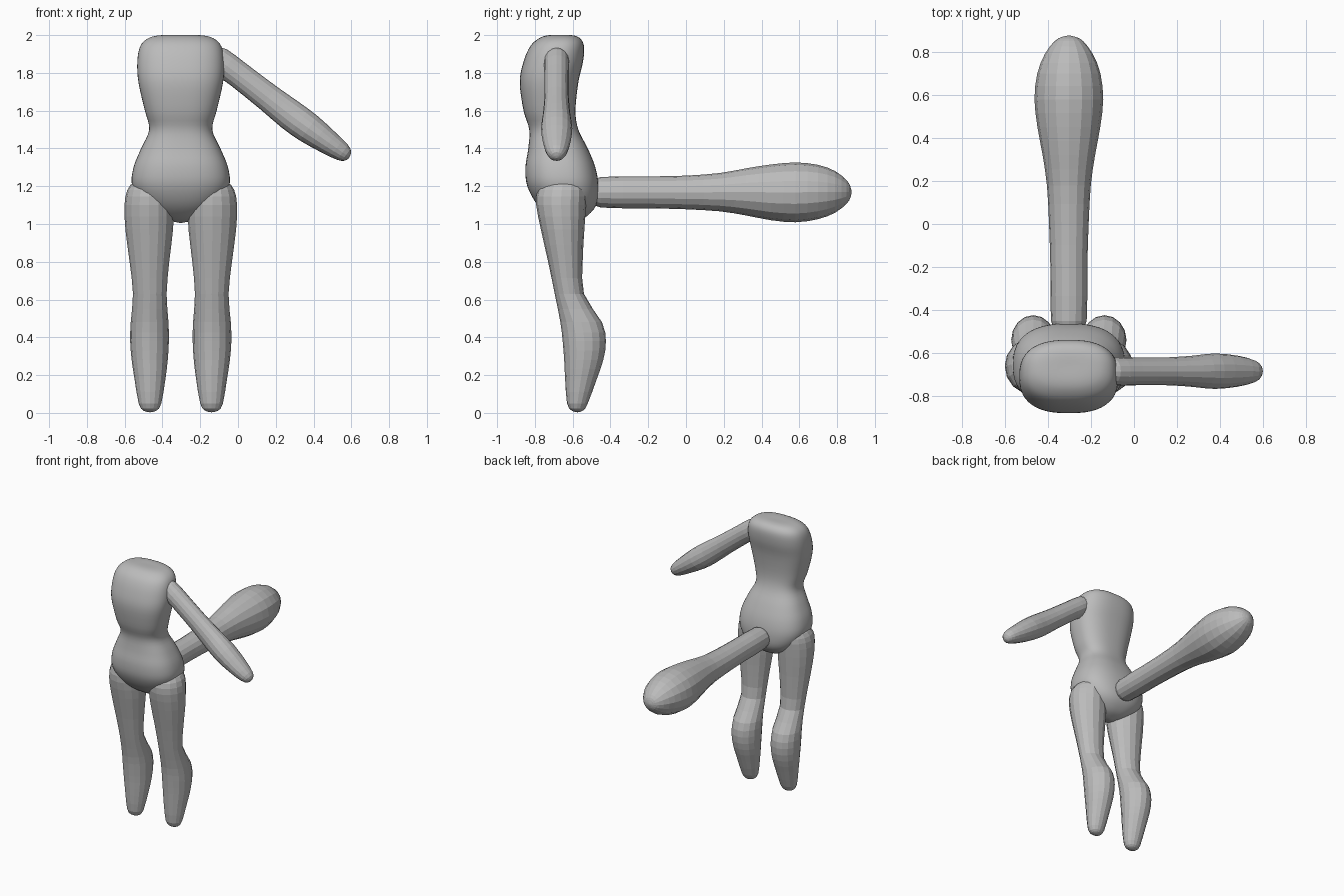
import bpy, bmesh, math
from mathutils import Vector

grey = bpy.data.materials.new("plain grey")
grey.diffuse_color = (0.5, 0.5, 0.5, 1)


def spline(p0, p1, p2, p3, t):
    return [0.5 * (2 * b + (c - a) * t + (2 * a - 5 * b + 4 * c - d) * t * t
                   + (3 * b - a - 3 * c + d) * t ** 3)
            for a, b, c, d in zip(p0, p1, p2, p3)]


def loft(name, rings, place, sides=16, steps=2, power=2.0, smooth=False):
    """Skin rings (t, u0, u1, v0, v1); the first and last rings are points."""
    last = len(rings) - 1
    fine = []
    for i in range(last):
        q = [rings[max(0, min(last, i + k))] for k in (-1, 0, 1, 2)]
        fine += [spline(*q, s / steps) for s in range(steps)]
    fine.append(rings[-1])

    bm = bmesh.new()

    def pole(r):
        return bm.verts.new(place(r[0], (r[1] + r[2]) / 2, (r[3] + r[4]) / 2))

    def ring(r):
        t, u0, u1, v0, v1 = r
        out = []
        for k in range(sides):
            a = 2 * math.pi * k / sides
            c, s = math.cos(a), math.sin(a)
            c = math.copysign(abs(c) ** (2 / power), c)
            s = math.copysign(abs(s) ** (2 / power), s)
            out.append(bm.verts.new(place(t, (u0 + u1) / 2 + c * (u1 - u0) / 2,
                                          (v0 + v1) / 2 + s * (v1 - v0) / 2)))
        return out

    start, end = pole(fine[0]), pole(fine[-1])
    loops = [ring(r) for r in fine[1:-1]]
    for k in range(sides):
        j = (k + 1) % sides
        bm.faces.new((start, loops[0][k], loops[0][j]))
        bm.faces.new((end, loops[-1][j], loops[-1][k]))
        for a, b in zip(loops, loops[1:]):
            bm.faces.new((a[k], b[k], b[j], a[j]))
    bmesh.ops.recalc_face_normals(bm, faces=bm.faces)
    for f in bm.faces:
        f.smooth = smooth
    mesh = bpy.data.meshes.new(name)
    bm.to_mesh(mesh)
    bm.free()
    mesh.materials.append(grey)
    obj = bpy.data.objects.new(name, mesh)
    bpy.context.collection.objects.link(obj)
    return obj


CX = -0.303   # centre line of the body

# torso: z, x extents, y extents
torso = [(z, CX - w, CX + w, y0, y1) for z, w, y0, y1 in [
    (1.005, 0, -0.62, -0.62), (1.03, 0.10, -0.70, -0.54), (1.10, 0.20, -0.785, -0.475),
    (1.20, 0.257, -0.84, -0.463), (1.30, 0.25, -0.85, -0.48), (1.40, 0.21, -0.835, -0.52),
    (1.50, 0.167, -0.83, -0.57), (1.60, 0.19, -0.86, -0.585), (1.75, 0.224, -0.88, -0.57),
    (1.86, 0.23, -0.86, -0.545), (1.94, 0.215, -0.825, -0.54), (1.982, 0.175, -0.78, -0.56),
    (1.999, 0.11, -0.73, -0.60), (2.0, 0, -0.66, -0.66)]]
loft("torso", torso, lambda z, x, y: Vector((x, y, z)), 48, 4, 2.5, True)

# legs: z, x extents measured for the +x leg, y extents
leg = [
    (0.003, -0.14, -0.14, -0.575, -0.575), (0.012, -0.175, -0.105, -0.605, -0.545),
    (0.05, -0.20, -0.08, -0.63, -0.52), (0.18, -0.222, -0.058, -0.64, -0.472),
    (0.28, -0.234, -0.043, -0.645, -0.438), (0.38, -0.24, -0.035, -0.653, -0.424),
    (0.48, -0.238, -0.038, -0.665, -0.445), (0.63, -0.228, -0.05, -0.695, -0.54),
    (0.80, -0.242, -0.032, -0.73, -0.547), (0.97, -0.262, -0.01, -0.768, -0.538),
    (1.10, -0.265, -0.005, -0.793, -0.53), (1.18, -0.25, -0.02, -0.785, -0.53),
    (1.225, -0.21, -0.06, -0.74, -0.56), (1.24, -0.135, -0.135, -0.66, -0.66)]
for name, side in (("right_leg", 1), ("left_leg", -1)):
    loft(name, leg, lambda z, x, y, s=side: Vector((CX + s * (x - CX), y, z)))

# single arm: distance along the sloping axis, y extents, thickness extents
arm = [
    (-0.09, -0.685, -0.685, 0, 0), (-0.075, -0.725, -0.645, -0.045, 0.045),
    (-0.03, -0.75, -0.62, -0.07, 0.072), (0.10, -0.75, -0.62, -0.068, 0.073),
    (0.30, -0.75, -0.62, -0.075, 0.073), (0.45, -0.758, -0.612, -0.085, 0.078),
    (0.57, -0.767, -0.602, -0.082, 0.078), (0.70, -0.757, -0.612, -0.064, 0.065),
    (0.79, -0.738, -0.632, -0.045, 0.052), (0.825, -0.715, -0.655, -0.025, 0.032),
    (0.835, -0.685, -0.685, 0, 0)]
loft("arm", arm, lambda t, y, v: Vector((-0.08 + 0.8 * t + 0.6 * v, y, 1.85 - 0.6 * t + 0.8 * v)))

# club-shaped tail pointing backwards: y, half width, z extents
tail = [(y, CX - w, CX + w, z0, z1) for y, w, z0, z1 in [
    (-0.52, 0, 1.168, 1.168), (-0.505, 0.05, 1.12, 1.215), (-0.45, 0.083, 1.087, 1.249),
    (-0.20, 0.086, 1.083, 1.252), (0.0, 0.092, 1.078, 1.256), (0.18, 0.102, 1.067, 1.27),
    (0.32, 0.122, 1.045, 1.295), (0.45, 0.146, 1.02, 1.315), (0.58, 0.16, 1.009, 1.326),
    (0.70, 0.147, 1.026, 1.313), (0.79, 0.112, 1.06, 1.28), (0.85, 0.067, 1.107, 1.232),
    (0.87, 0.033, 1.138, 1.20), (0.877, 0, 1.168, 1.168)]]
loft("tail", tail, lambda y, x, z: Vector((x, y, z)))
